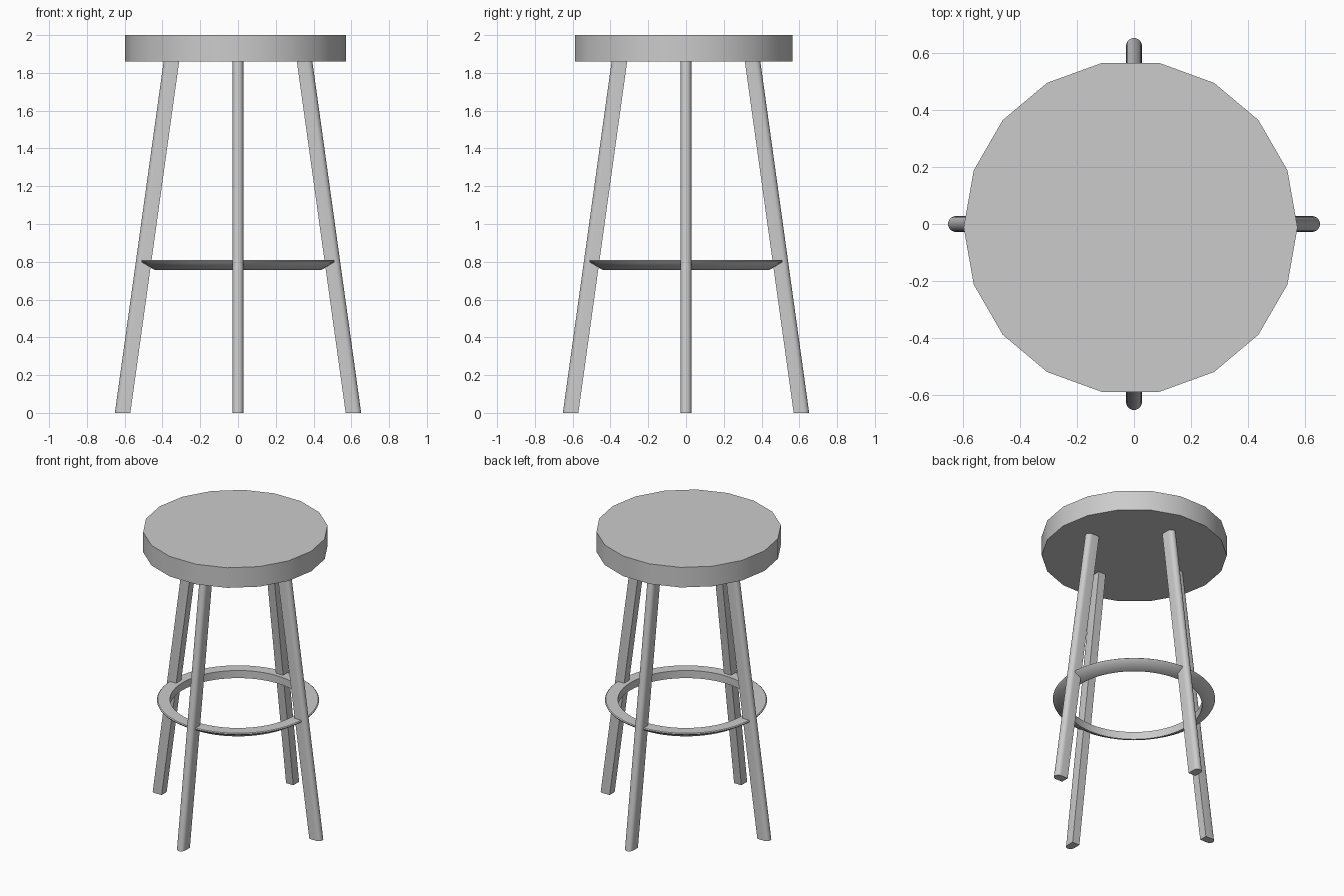
import bpy, bmesh
from math import sin, cos, pi, radians
from mathutils import Matrix

if "Cube" in bpy.data.objects:
    bpy.data.objects.remove(bpy.data.objects["Cube"])


def finish(name, bm):
    bmesh.ops.recalc_face_normals(bm, faces=bm.faces[:])
    mesh = bpy.data.meshes.new(name)
    bm.to_mesh(mesh)
    bm.free()
    obj = bpy.data.objects.new(name, mesh)
    bpy.context.collection.objects.link(obj)
    bpy.ops.object.select_all(action='DESELECT')
    obj.select_set(True)
    bpy.context.view_layer.objects.active = obj
    bpy.ops.object.shade_smooth_by_angle(angle=radians(35))
    return obj


def bridge(bm, a, b):
    n = len(a)
    for i in range(n):
        j = (i + 1) % n
        bm.faces.new((a[i], a[j], b[j], b[i]))


# Seat: thick 18-sided disc
bm = bmesh.new()
rings = [[bm.verts.new((-0.012 + 0.585 * cos(i * pi / 9), -0.012 + 0.585 * sin(i * pi / 9), z))
          for i in range(18)] for z in (1.86, 2.0)]
bridge(bm, *rings)
for r in rings:
    bm.faces.new(r)
finish("seat", bm)


# Legs: splayed D-section bars, flat inside and rounded outside
def leg(name, angle):
    half, depth = 0.028, 0.082
    arc = [-pi / 2 + i * pi / 10 for i in range(11)]
    profile = [(0, half), (0, -half)]
    profile += [(depth - half + half * cos(a), half * sin(a)) for a in arc]
    bm = bmesh.new()
    ends = [[bm.verts.new((x + inner, y, z)) for x, y in profile]
            for inner, z in ((0.57, 0.0), (0.311, 1.865))]
    bridge(bm, *ends)
    for e in ends:
        bm.faces.new(e)
    bm.transform(Matrix.Rotation(angle, 4, 'Z'))
    finish(name, bm)


for k, side in enumerate(("right", "back", "left", "front")):
    leg(side + "_leg", k * pi / 2)

# Footrest: ring with flat top, thin lip and sloping underside
section = [(0.43, 0.81), (0.507, 0.81), (0.513, 0.805), (0.509, 0.797), (0.442, 0.757), (0.43, 0.757)]
N = 64
bm = bmesh.new()
loops = [[bm.verts.new((r * cos(2 * pi * i / N), r * sin(2 * pi * i / N), z)) for r, z in section]
         for i in range(N)]
for i in range(N):
    bridge(bm, loops[i], loops[(i + 1) % N])
finish("footrest_ring", bm)
